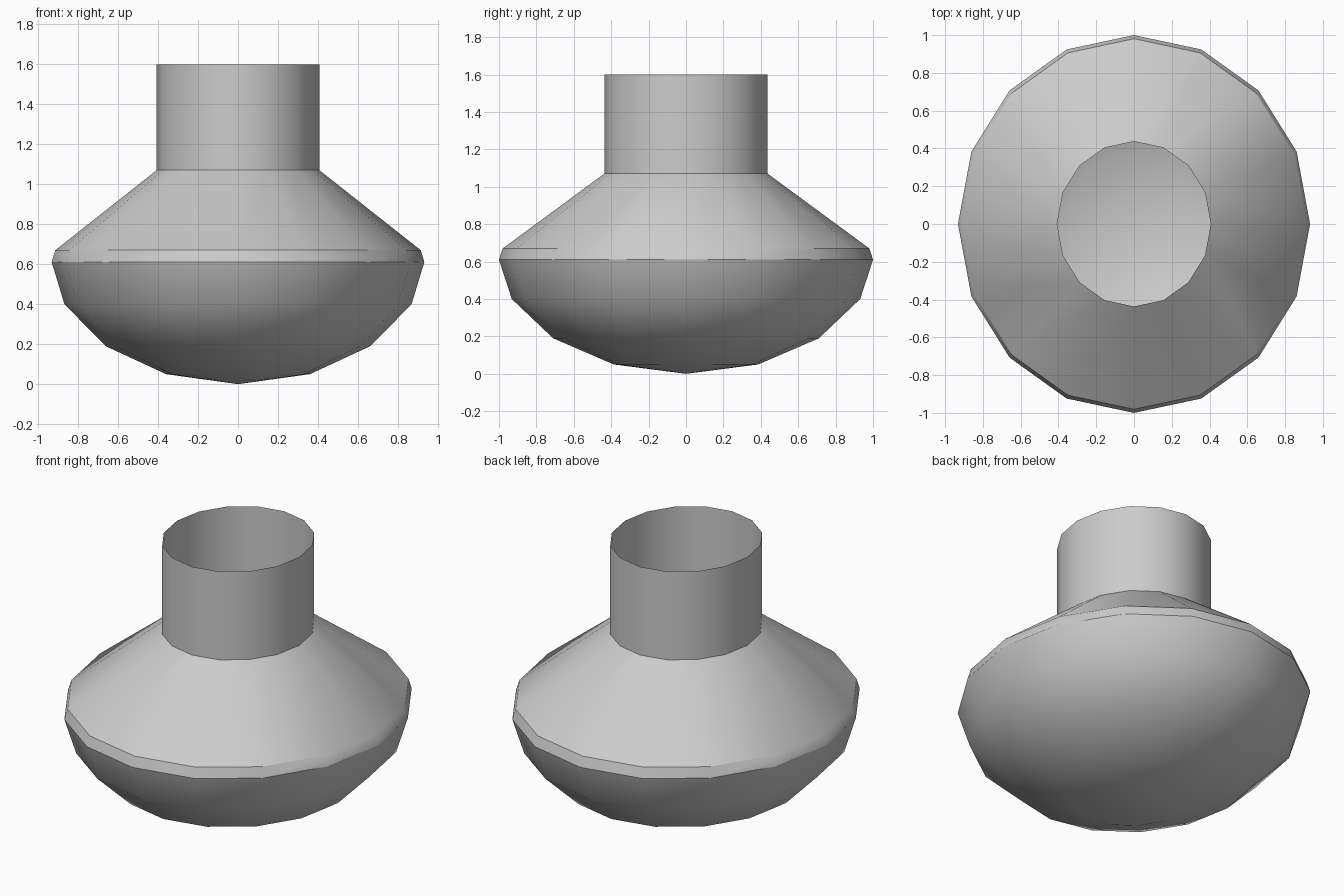
import bpy, bmesh, math

if "Cube" in bpy.data.objects:
    bpy.data.objects.remove(bpy.data.objects["Cube"])

SIDES = 16
Y_STRETCH = 1.073  # the pot is slightly oval, deeper than it is wide


def lathe(name, profile):
    """Revolve (radius, z) points around z into an open oval shell."""
    bm = bmesh.new()
    rings = []
    for r, z in profile:
        if r == 0:
            rings.append([bm.verts.new((0, 0, z))] * SIDES)
            continue
        angles = [2 * math.pi * i / SIDES for i in range(SIDES)]
        rings.append([bm.verts.new((r * math.cos(a), r * Y_STRETCH * math.sin(a), z))
                      for a in angles])
    for low, high in zip(rings, rings[1:]):
        for i in range(SIDES):
            j = (i + 1) % SIDES
            corners = [low[i], low[j], high[j], high[i]]
            bm.faces.new(list(dict.fromkeys(corners)))
    mesh = bpy.data.meshes.new(name)
    bm.to_mesh(mesh)
    bm.free()
    obj = bpy.data.objects.new(name, mesh)
    bpy.context.collection.objects.link(obj)
    bpy.ops.object.select_all(action='DESELECT')
    obj.select_set(True)
    bpy.context.view_layer.objects.active = obj
    bpy.ops.object.shade_smooth_by_angle(angle=math.radians(35))
    return obj


# Rounded lower bowl
lathe("bowl", [(0, 0), (0.36, 0.05), (0.662, 0.19), (0.868, 0.40), (0.932, 0.61)])
# Narrow rim band and sloping shoulder
lathe("shoulder", [(0.932, 0.61), (0.914, 0.67), (0.407, 1.07)])
# Open tubular neck
lathe("neck", [(0.407, 1.07), (0.407, 1.60)])
